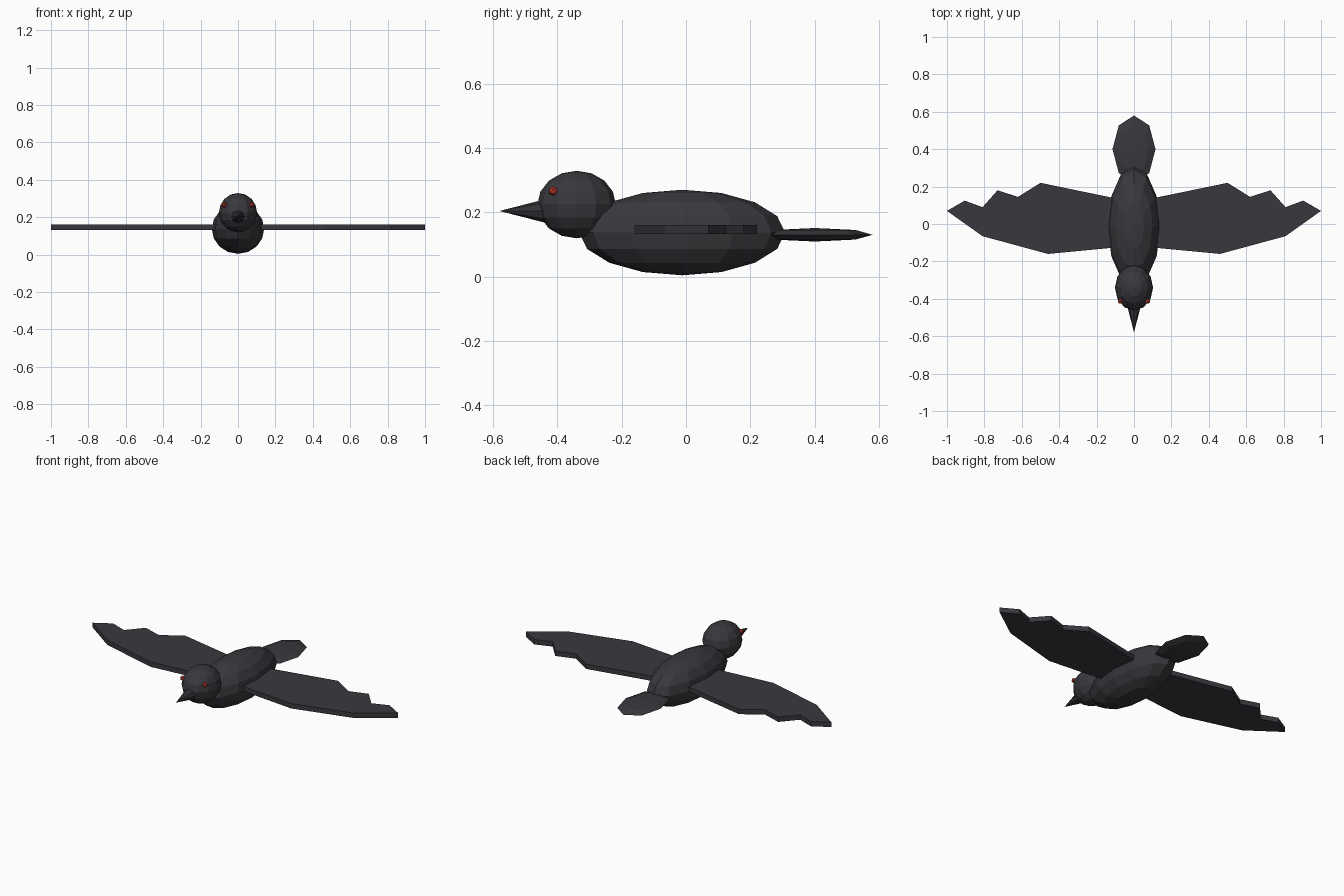
import bpy, bmesh, math
from mathutils import Matrix, Vector

if "Cube" in bpy.data.objects:
    bpy.data.objects.remove(bpy.data.objects["Cube"])


def material(name, rgb):
    m = bpy.data.materials.new(name)
    m.diffuse_color = (*rgb, 1)
    m.use_nodes = True
    m.node_tree.nodes["Principled BSDF"].inputs["Base Color"].default_value = m.diffuse_color
    return m


PLUMAGE = material("charcoal_plumage", (0.040, 0.040, 0.047))
WING = material("wing_charcoal", (0.042, 0.039, 0.047))
BEAK = material("dark_beak", (0.032, 0.032, 0.037))
RED = material("eye_red", (0.60, 0.05, 0.025))


def finish(bm, name, mat):
    bmesh.ops.recalc_face_normals(bm, faces=bm.faces[:])
    me = bpy.data.meshes.new(name)
    bm.to_mesh(me)
    bm.free()
    me.materials.append(mat)
    ob = bpy.data.objects.new(name, me)
    bpy.context.collection.objects.link(ob)
    return ob


def ellipsoid(name, centre, radii, segments, rings, mat):
    bm = bmesh.new()
    bmesh.ops.create_uvsphere(bm, u_segments=segments, v_segments=rings, radius=1)
    bmesh.ops.scale(bm, vec=radii, verts=bm.verts[:])
    bmesh.ops.translate(bm, vec=centre, verts=bm.verts[:])
    return finish(bm, name, mat)


# Faceted body, head and flat tail
ellipsoid("body", (0, -0.012, 0.137), (0.14, 0.32, 0.133), 12, 8, PLUMAGE)
ellipsoid("head", (0, -0.34, 0.224), (0.102, 0.122, 0.105), 12, 8, PLUMAGE)
ellipsoid("tail", (0, 0.40, 0.13), (0.115, 0.18, 0.021), 8, 4, PLUMAGE)

# Cone beak pointing forward
bm = bmesh.new()
bmesh.ops.create_cone(bm, cap_ends=True, segments=8, radius1=0.041, radius2=0,
                      depth=0.16,
                      matrix=Matrix.Translation((0, -0.50, 0.204))
                      @ Matrix.Rotation(math.pi / 2, 4, 'X'))
finish(bm, "beak", BEAK)

# Wings with stepped feather tips along the trailing edge
OUTLINE = [(0.04, 0.125), (0.50, 0.22), (0.62, 0.145), (0.73, 0.18),
           (0.81, 0.09), (0.905, 0.125), (1.0, 0.07), (0.81, -0.065),
           (0.46, -0.16), (0.04, -0.12)]
for side, label in ((1, "right"), (-1, "left")):
    bm = bmesh.new()
    face = bm.faces.new([bm.verts.new((side * x, y, 0.132)) for x, y in OUTLINE])
    new = bmesh.ops.extrude_face_region(bm, geom=[face], use_keep_orig=True)["geom"]
    top = [v for v in new if isinstance(v, bmesh.types.BMVert)]
    bmesh.ops.translate(bm, vec=(0, 0, 0.029), verts=top)
    finish(bm, label + "_wing", WING)

    # Small bead eye
    bm = bmesh.new()
    bmesh.ops.create_icosphere(bm, subdivisions=1, radius=0.015)
    bmesh.ops.translate(bm, vec=Vector((side * 0.073, -0.413, 0.266)), verts=bm.verts[:])
    finish(bm, label + "_eye", RED)
